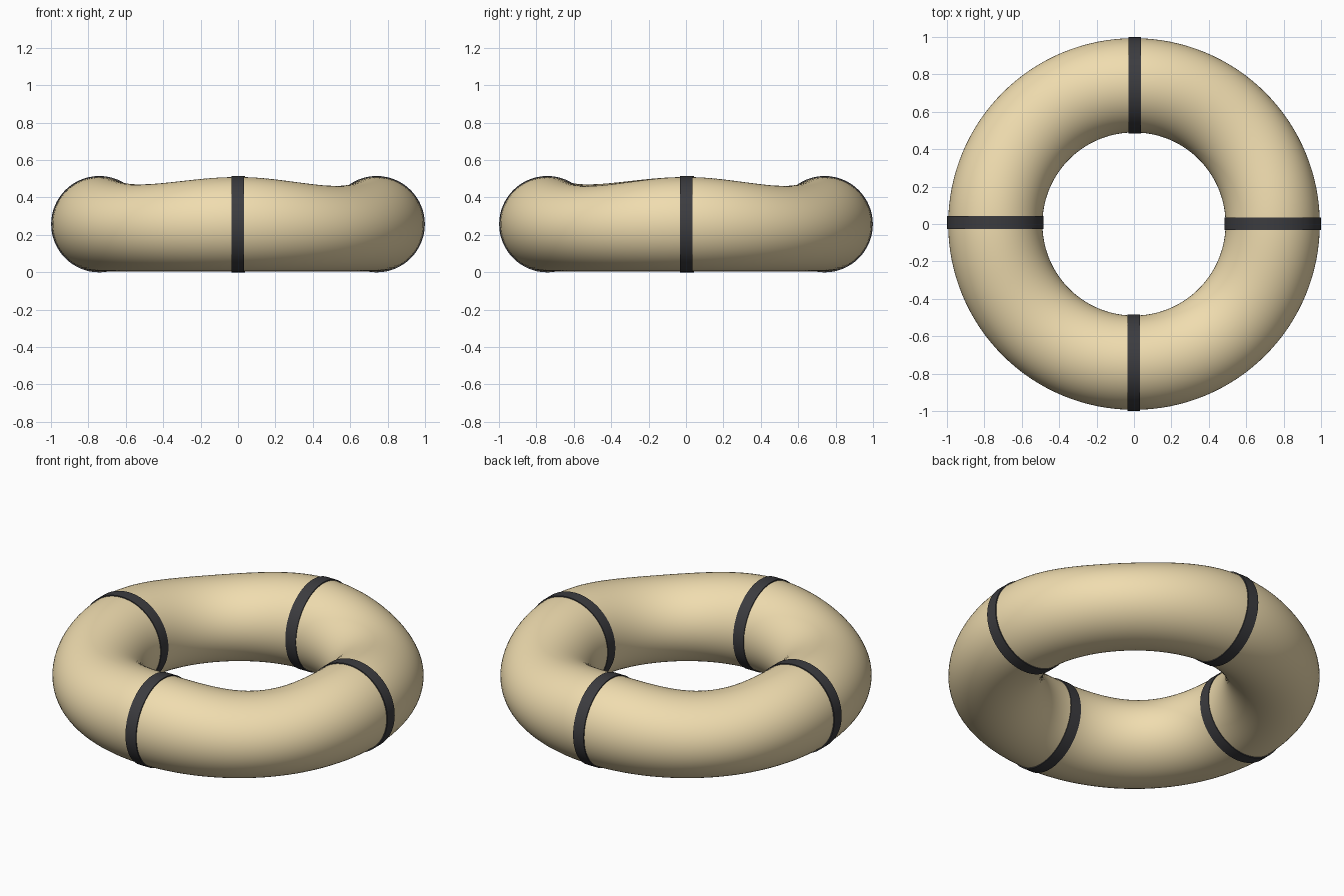
import bpy, bmesh
from math import sin, cos, pi, radians

if "Cube" in bpy.data.objects:
    bpy.data.objects.remove(bpy.data.objects["Cube"])

R, TUBE, BAND = 0.7415, 0.252, 0.2575   # ring radius, tube radius, band radius
MID = 0.257                             # height of the tube centre


def material(name, rgb):
    m = bpy.data.materials.new(name)
    m.diffuse_color = (*rgb, 1)
    m.use_nodes = True
    m.node_tree.nodes["Principled BSDF"].inputs["Base Color"].default_value = m.diffuse_color
    return m


def sag(t):
    # the top sinks between the bands, a little less at front left
    depth = 0.039 if pi < t % (2 * pi) < 1.5 * pi else 0.047
    return depth * sin(2 * t) ** 2


def make_object(name, rows, closed, mat):
    """Skin a list of closed cross-section loops."""
    bm = bmesh.new()
    loops = [[bm.verts.new(p) for p in row] for row in rows]
    n = len(loops[0])
    for i in range(len(loops) if closed else len(loops) - 1):
        a, b = loops[i], loops[(i + 1) % len(loops)]
        for j in range(n):
            k = (j + 1) % n
            bm.faces.new((a[j], b[j], b[k], a[k]))
    bmesh.ops.recalc_face_normals(bm, faces=bm.faces)
    me = bpy.data.meshes.new(name)
    bm.to_mesh(me)
    bm.free()
    me.materials.append(mat)
    ob = bpy.data.objects.new(name, me)
    bpy.context.collection.objects.link(ob)
    bpy.ops.object.select_all(action='DESELECT')
    ob.select_set(True)
    bpy.context.view_layer.objects.active = ob
    bpy.ops.object.shade_smooth_by_angle(angle=radians(40))
    return ob


def tube_section(t, n=64):
    base = MID - TUBE
    squash = 1 - sag(t) / (2 * TUBE)
    pts = []
    for j in range(n):
        a = 2 * pi * j / n
        r = R + TUBE * cos(a)
        z = base + (TUBE + TUBE * sin(a)) * squash
        pts.append((r * cos(t), r * sin(t), z))
    return pts


def band_section(t, across, radius, n=64):
    pts = []
    for j in range(n):
        a = 2 * pi * j / n
        r = R + radius * cos(a)
        pts.append((r * cos(t) - across * sin(t),
                    r * sin(t) + across * cos(t), MID + radius * sin(a)))
    return pts


fabric = material("tan_tube", (0.87, 0.72, 0.43))
strap = material("dark_band", (0.045, 0.045, 0.05))

# inflated ring
make_object("ring_tube", [tube_section(2 * pi * i / 128) for i in range(128)],
            True, fabric)

# four bands round the tube, edges tucked inside it
for name, t, shift in (("right_band", 0, 0.002), ("back_band", pi / 2, -0.004),
                       ("left_band", pi, -0.008), ("front_band", -pi / 2, -0.002)):
    w = 0.034
    profile = [(-w, 0.235), (-w, BAND), (w, BAND), (w, 0.235)]
    make_object(name, [band_section(t, shift + x, r) for x, r in profile],
                True, strap)
